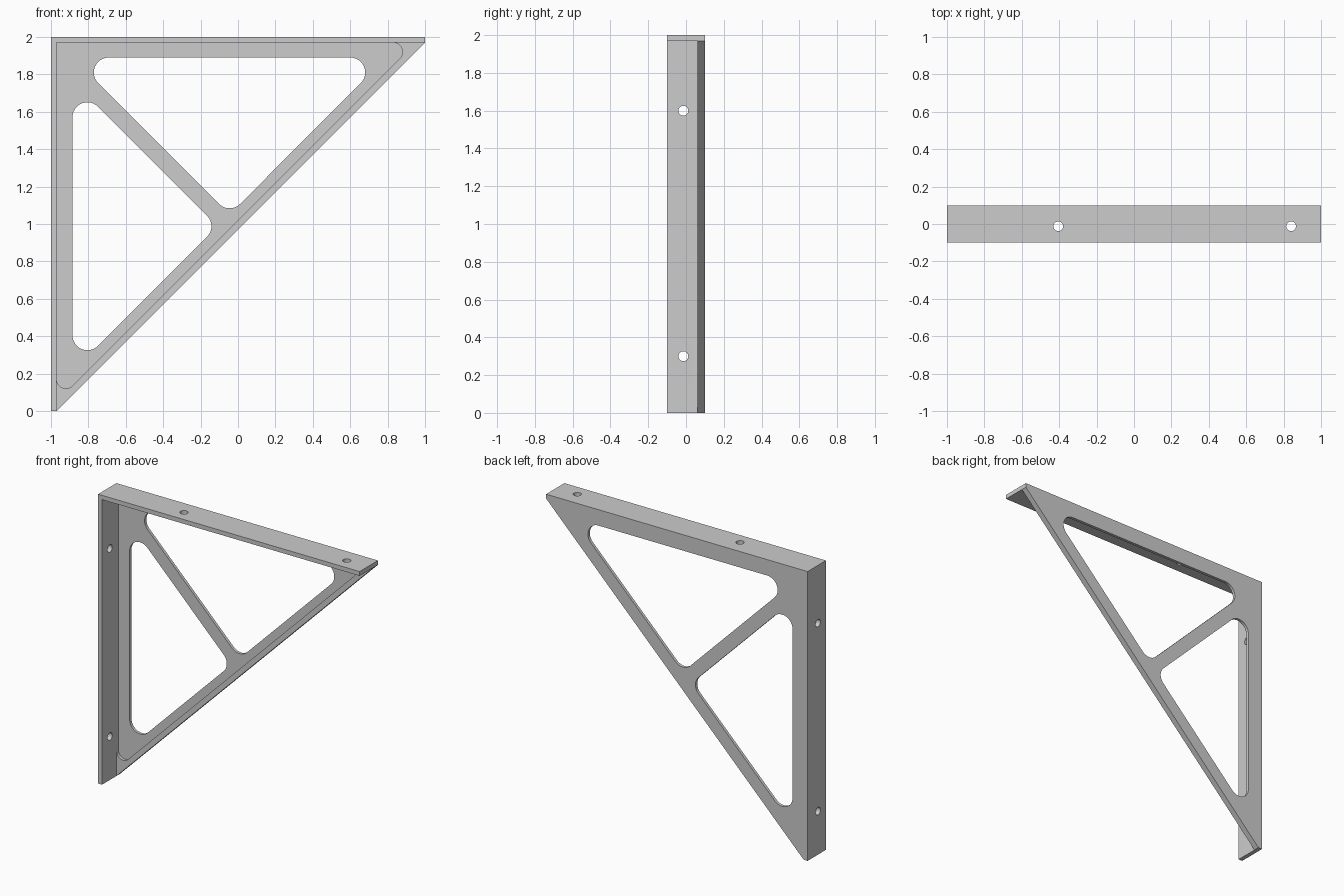
import bpy
import bmesh
from math import sin, tan, pi
from mathutils import Vector

cube = bpy.data.objects.get("Cube")
if cube:
    bpy.data.objects.remove(cube, do_unlink=True)

steel = bpy.data.materials.new("light_grey_steel")
steel.use_nodes = True
grey = (0.604, 0.604, 0.604, 1)
steel.diffuse_color = grey
steel.node_tree.nodes["Principled BSDF"].inputs["Base Color"].default_value = grey


def rounded(corners, radius, steps=12):
    """Outline in the xz plane with every corner filleted."""
    pts = [Vector((x, 0, z)) for x, z in corners]
    outline = []
    for i, p in enumerate(pts):
        a = (pts[i - 1] - p).normalized()
        b = (pts[(i + 1) % len(pts)] - p).normalized()
        half = a.angle(b) / 2
        center = p + (a + b).normalized() * radius / sin(half)
        reach = radius / tan(half)
        start = (p + a * reach - center).normalized()
        end = (p + b * reach - center).normalized()
        for s in range(steps + 1):
            q = center + radius * start.slerp(end, s / steps).normalized()
            outline.append((q.x, q.z))
    return outline


def prism(name, outline, y0, y1):
    """Closed solid with an xz outline, from y0 to y1."""
    bm = bmesh.new()
    front, back = [[bm.verts.new((x, y, z)) for x, z in outline] for y in (y0, y1)]
    bm.faces.new(front)
    bm.faces.new(back[::-1])
    for i in range(len(outline)):
        bm.faces.new((front[i], front[i - 1], back[i - 1], back[i]))
    bmesh.ops.recalc_face_normals(bm, faces=bm.faces)
    mesh = bpy.data.meshes.new(name)
    bm.to_mesh(mesh)
    bm.free()
    mesh.materials.append(steel)
    obj = bpy.data.objects.new(name, mesh)
    bpy.context.collection.objects.link(obj)
    return obj


def drill(name, location, rotation=(0, 0, 0)):
    bpy.ops.mesh.primitive_cylinder_add(vertices=32, radius=0.026, depth=0.1,
                                        location=location, rotation=rotation)
    obj = bpy.context.object
    obj.name = name
    obj.data.materials.append(steel)
    return obj


def cut(body, cutter):
    """Subtract the cutter from the body, then discard it."""
    cutter.hide_render = True
    mod = body.modifiers.new("cut", "BOOLEAN")
    mod.operation = "DIFFERENCE"
    mod.solver = "EXACT"
    mod.object = cutter
    bpy.ops.object.select_all(action="DESELECT")
    body.select_set(True)
    bpy.context.view_layer.objects.active = body
    bpy.ops.object.modifier_apply(modifier=mod.name)
    bpy.data.objects.remove(cutter, do_unlink=True)


# Solid bracket block: two flanges joined by a sloping edge
bracket = prism("corner_bracket",
                [(-1, 0), (-0.97, 0), (1, 1.97), (1, 2), (-1, 2)], -0.1, 0.1)

# Open the front, leaving wall flange, shelf flange and rear web
cut(bracket, prism("front_space", [(-0.97, -1), (-0.97, 1.97), (2, 1.97)], -0.2, 0.06))

# Shallow pocket that leaves a raised rim along the slope
cut(bracket, prism("web_pocket",
                   rounded([(-0.97, 0.05), (-0.97, 1.97), (0.95, 1.97)], 0.05)
                   [:13] + [(-0.97, 1.97)] +
                   rounded([(-0.97, 0.05), (-0.97, 1.97), (0.95, 1.97)], 0.05)[26:],
                   0.03, 0.08))

# Two rounded triangular windows with a diagonal strut between them
cut(bracket, prism("upper_window",
                   rounded([(0.793, 1.89), (-0.884, 1.89), (-0.045, 1.051)], 0.08),
                   0.02, 0.2))
cut(bracket, prism("lower_window",
                   rounded([(-0.885, 0.212), (-0.885, 1.764), (-0.109, 0.988)], 0.08),
                   0.02, 0.2))

# Screw holes
for z in (0.3, 1.6):
    cut(bracket, drill("wall_screw_hole", (-0.985, -0.014, z), (0, pi / 2, 0)))
for x in (-0.405, 0.84):
    cut(bracket, drill("shelf_screw_hole", (x, -0.012, 1.985)))

bpy.ops.object.shade_smooth_by_angle(angle=pi / 6)
